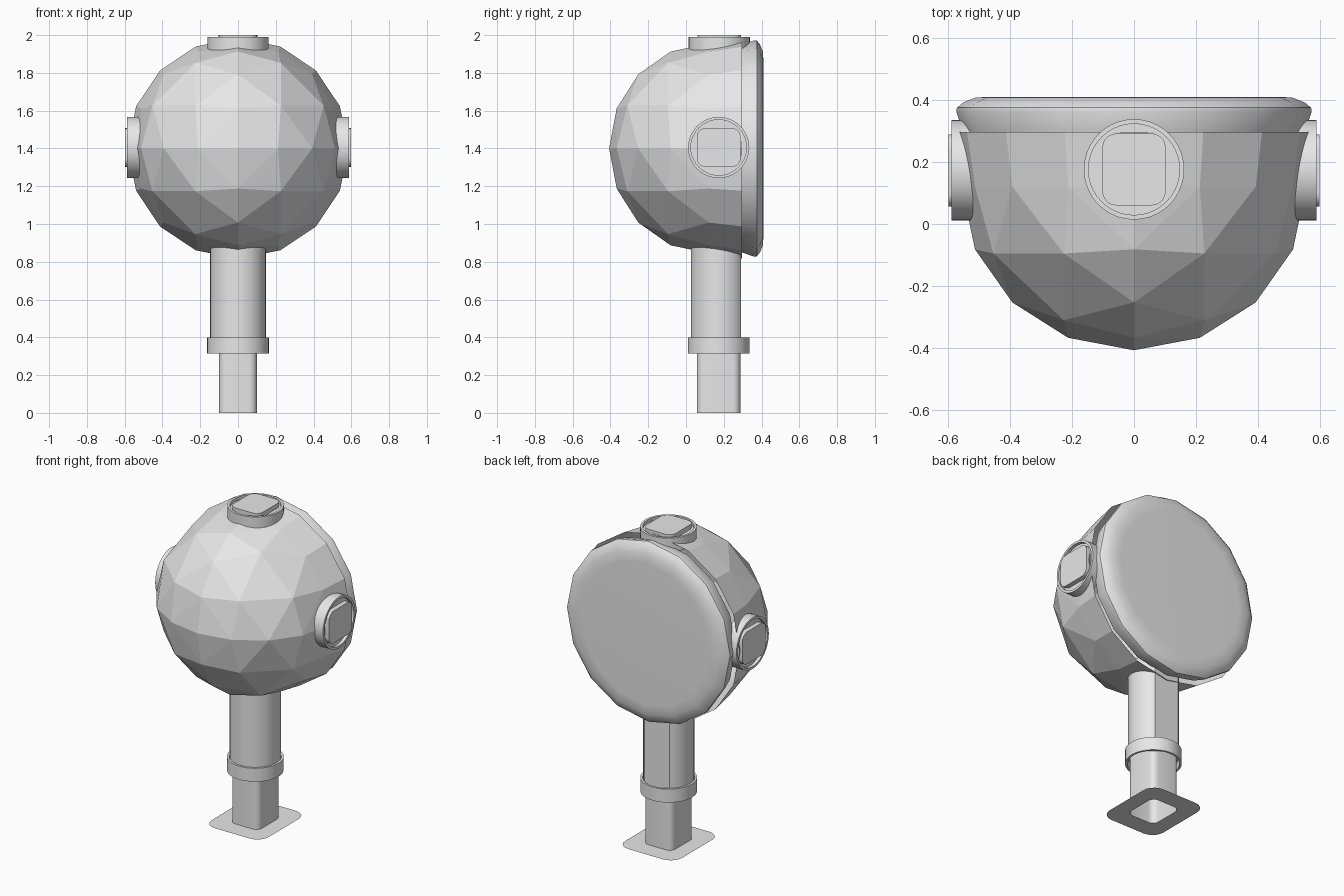
import bpy, bmesh, math
from mathutils import Matrix, Vector

if "Cube" in bpy.data.objects:
    bpy.data.objects.remove(bpy.data.objects["Cube"])

grey = bpy.data.materials.new("light_grey")
grey.diffuse_color = (0.8, 0.8, 0.8, 1)
grey.use_nodes = True
grey.node_tree.nodes["Principled BSDF"].inputs["Base Color"].default_value = grey.diffuse_color
CY = 0.173          # y of the post and plug axes
CZ = 1.4            # height of the head centre


def finish(bm, name, matrix=Matrix(), smooth=True, recalc=True):
    if recalc:
        bmesh.ops.recalc_face_normals(bm, faces=bm.faces)
    me = bpy.data.meshes.new(name)
    bm.to_mesh(me)
    bm.free()
    me.transform(matrix)
    me.materials.append(grey)
    ob = bpy.data.objects.new(name, me)
    bpy.context.collection.objects.link(ob)
    if smooth:
        bpy.ops.object.select_all(action='DESELECT')
        ob.select_set(True)
        bpy.context.view_layer.objects.active = ob
        bpy.ops.object.shade_smooth_by_angle(angle=math.radians(30))
    return ob


def loft(rings, name, matrix=Matrix(), cap_start=False, cap_end=False, smooth=True):
    """Skin a list of equal-length point rings."""
    bm = bmesh.new()
    vs = [[bm.verts.new(p) for p in ring] for ring in rings]
    n = len(vs[0])
    for a, b in zip(vs, vs[1:]):
        for i in range(n):
            j = (i + 1) % n
            bm.faces.new((a[i], a[j], b[j], b[i]))
    if cap_start:
        bm.faces.new(vs[0][::-1])
    if cap_end:
        bm.faces.new(vs[-1])
    return finish(bm, name, matrix, smooth)


def circle(r, z, n=40, flat=None):
    pts = [Vector((r * math.cos(2 * math.pi * i / n), r * math.sin(2 * math.pi * i / n), z))
           for i in range(n)]
    if flat is not None:
        for p in pts:
            p.y = min(p.y, flat)
    return pts


def rounded_rect(hx, hy, r, z, seg=5):
    pts = []
    for k, (sx, sy) in enumerate(((1, 1), (-1, 1), (-1, -1), (1, -1))):
        for i in range(seg + 1):
            a = math.pi / 2 * (k + i / seg)
            pts.append((sx * (hx - r) + r * math.cos(a), sy * (hy - r) + r * math.sin(a), z))
    return pts


# Faceted dome: octahedron subdivided twice, front half kept
bm = bmesh.new()
X, Y, Z = [[bm.verts.new([s if i == ax else 0 for i in range(3)]) for s in (1, -1)]
           for ax in range(3)]
for a in X:
    for b in Y:
        for c in Z:
            bm.faces.new((a, b, c))
for _ in range(2):
    bmesh.ops.subdivide_edges(bm, edges=bm.edges[:], cuts=1, use_grid_fill=True)
    for v in bm.verts:
        v.co.normalize()
bmesh.ops.delete(bm, geom=[v for v in bm.verts if v.co.y > 0.01], context='VERTS')
for v in bm.verts:
    v.co = (v.co.x * 0.555, 0.12 + v.co.y * 0.527, CZ + v.co.z * 0.555)
# flared lip behind the widest ring
ext = bmesh.ops.extrude_edge_only(bm, edges=[e for e in bm.edges if e.is_boundary])
for v in ext["geom"]:
    if isinstance(v, bmesh.types.BMVert):
        k = 0.584 / 0.555
        v.co = (v.co.x * k, 0.297, CZ + (v.co.z - CZ) * k)
finish(bm, "head_dome", smooth=False)

# Back plate with a rounded rim, 16 sides
to_back = Matrix.Translation((0, 0, CZ)) @ Matrix.Rotation(-math.pi / 2, 4, 'X')
profile = ((0.545, 0.28), (0.573, 0.362), (0.571, 0.375), (0.55, 0.392), (0.51, 0.408), (0.45, 0.41))
loft([circle(r, y, 16) for r, y in profile], "back_plate", to_back, True, True)

# Round plugs with a recessed face and a rounded square cap
places = {
    "top": Matrix.Translation((0, CY + 0.003, 1.99)),
    "right": Matrix.Translation((0.588, CY, CZ + 0.005)) @ Matrix.Rotation(math.pi / 2, 4, 'Y'),
    "left": Matrix.Translation((-0.588, CY, CZ + 0.005)) @ Matrix.Rotation(-math.pi / 2, 4, 'Y'),
}
for side, m in places.items():
    loft([circle(r, z) for r, z in ((0.162, -0.085), (0.162, 0), (0.147, 0), (0.147, -0.02))],
         side + "_plug", m, True, True)
    loft([rounded_rect(0.102, 0.116, 0.045, z) for z in (-0.03, 0.01)],
         side + "_plug_cap", m, True, True)

# Upper post, flattened at the back
axis = Matrix.Translation((0, CY, 0))
loft([circle(0.147, z, 40, 0.117) for z in (0.36, 0.95)], "upper_post", axis, True, True)

# Collar ring, hollow underneath
profile = ((0.14, 0.385), (0.15, 0.385), (0.15, 0.4), (0.163, 0.4),
           (0.163, 0.315), (0.15, 0.315), (0.15, 0.36))
loft([circle(r, z) for r, z in profile], "post_collar", axis)

# Lower post, open at the foot, flaring into a thin base flange
loft([rounded_rect(0.1, 0.115, 0.04, 0.37), rounded_rect(0.1, 0.115, 0.04, 0.0),
      rounded_rect(0.2, 0.23, 0.08, 0.0)], "lower_post_and_flange", axis)
